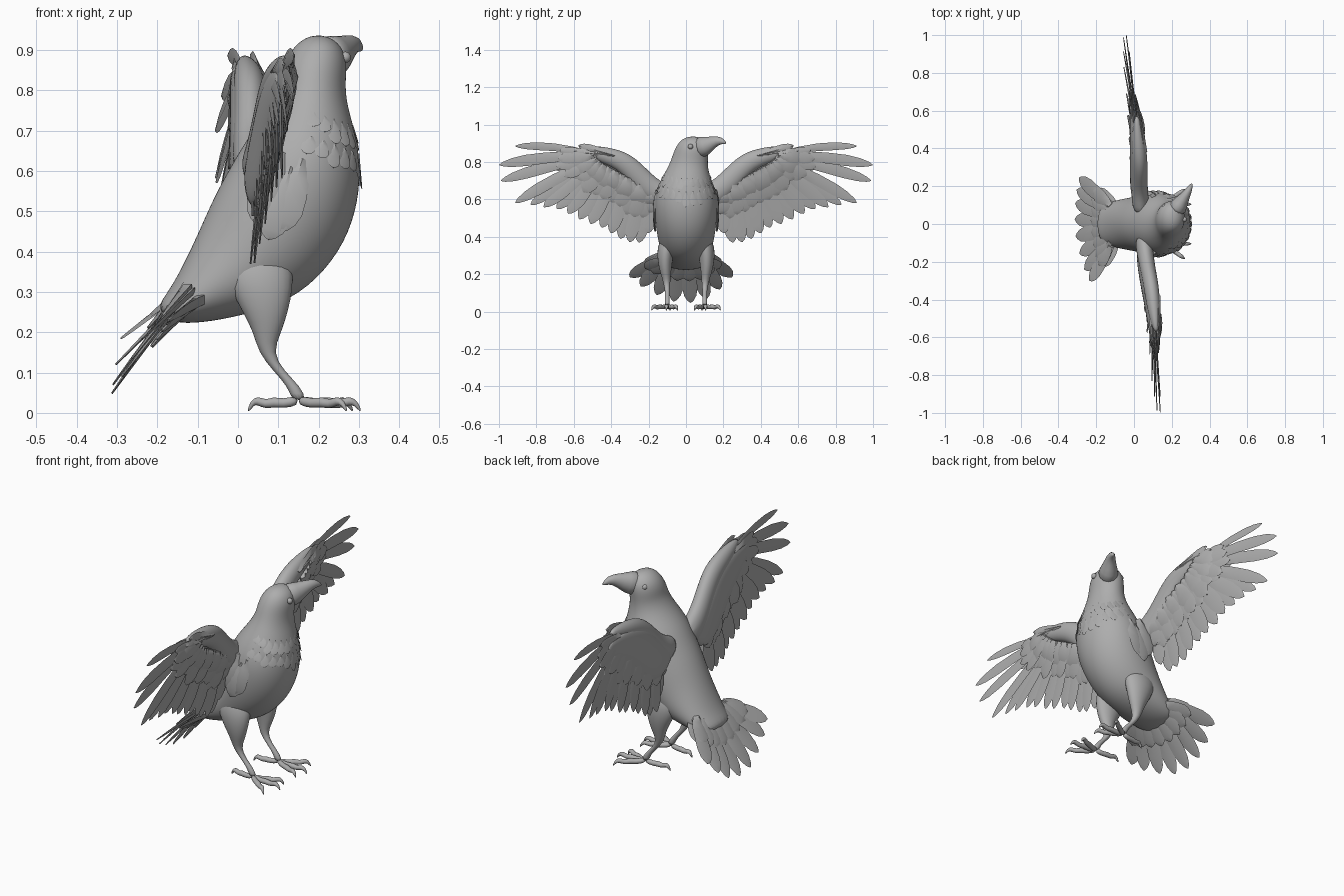
import bpy, bmesh, math, random
from mathutils import Vector as V

random.seed(4)
if "Cube" in bpy.data.objects:
    bpy.data.objects.remove(bpy.data.objects["Cube"])

GREY = (0.42, 0.42, 0.42, 1)
mat = bpy.data.materials.new("plain grey")
mat.use_nodes = True
mat.diffuse_color = GREY
mat.node_tree.nodes["Principled BSDF"].inputs["Base Color"].default_value = GREY


def make(name, bm, levels=0):
    """Turn a bmesh into a shaded object."""
    bmesh.ops.recalc_face_normals(bm, faces=bm.faces)
    mesh = bpy.data.meshes.new(name)
    bm.to_mesh(mesh)
    bm.free()
    mesh.materials.append(mat)
    obj = bpy.data.objects.new(name, mesh)
    bpy.context.collection.objects.link(obj)
    if levels:
        for p in mesh.polygons:
            p.use_smooth = True
        obj.modifiers.new("smooth", "SUBSURF").levels = levels
        obj.modifiers["smooth"].render_levels = levels
    else:
        bpy.ops.object.select_all(action="DESELECT")
        obj.select_set(True)
        bpy.context.view_layer.objects.active = obj
        bpy.ops.object.shade_smooth_by_angle(angle=math.radians(40))


def ring(center, a, b, n):
    """Ellipse of n points spanned by half axes a and b."""
    turns = [math.tau * i / n for i in range(n)]
    return [center + a * math.cos(t) + b * math.sin(t) for t in turns]


def loft(bm, rings):
    """Skin a closed tube through the rings."""
    loops = [[bm.verts.new(p) for p in r] for r in rings]
    n = len(loops[0])
    for lo, hi in zip(loops, loops[1:]):
        for i in range(n):
            j = (i + 1) % n
            bm.faces.new((lo[i], lo[j], hi[j], hi[i]))
    bm.faces.new(loops[0])
    bm.faces.new(loops[-1])


def limb(bm, path, radii, n=8, flat=1.0):
    """Round tube along a path."""
    path = [V(p) for p in path]
    rings = []
    for i, (p, r) in enumerate(zip(path, radii)):
        d = (path[min(i + 1, len(path) - 1)] - path[max(i - 1, 0)]).normalized()
        side = d.cross(V((0, 0, 1))).normalized()
        rings.append(ring(p, side * r * flat, side.cross(d) * r, n))
    loft(bm, rings)


BLADE = ((0, .45), (.25, .8), (.5, .97), (.72, 1), (.87, .78), (.96, .42), (1, .08))


def feather(bm, root, tip, width, normal, thick=.006, bow=0.0, lift=0.0):
    """Thin ridged blade from root to tip."""
    d = tip - root
    side = d.cross(normal).normalized()
    up = side.cross(d).normalized()
    rings = []
    for t, w in BLADE:
        arch = math.sin(math.pi * t)
        c = root + d * t + side * bow * arch + up * lift * arch
        rings.append(ring(c, side * width * w / 2, up * thick * (1.1 - t * .8), 4))
    loft(bm, rings)


# Body and head: front x, front z, back x, back z, half width, sideways shift
BODY = [
    (-.165, .222, -.205, .26, .085, 0), (-.09, .222, -.17, .305, .115, 0),
    (.01, .24, -.13, .38, .135, 0), (.13, .275, -.09, .47, .147, 0),
    (.22, .35, -.055, .55, .163, 0), (.28, .445, -.015, .62, .17, 0),
    (.305, .55, .02, .68, .168, 0), (.303, .64, .06, .73, .145, 0),
    (.288, .71, .092, .775, .118, .005), (.27, .77, .112, .82, .101, .015),
    (.267, .82, .115, .86, .096, .025), (.272, .87, .13, .90, .088, .035),
    (.257, .913, .16, .928, .062, .037), (.222, .935, .19, .937, .022, .038)]


def body_ring(row, n, grow=1.0):
    fx, fz, bx, bz, w, y = row
    front, back = V((fx, y, fz)), V((bx, y, bz))
    return ring((front + back) / 2, (front - back) / 2 * grow, V((0, w * grow, 0)), n)


bm = bmesh.new()
loft(bm, [body_ring(row, 20) for row in BODY])
make("body", bm, 2)

# Low ruffled feathers around the neck
bm = bmesh.new()
for k in (7, 8):
    points = body_ring(BODY[k], 24)
    below = body_ring(BODY[k - 1], 24, 1.015)
    middle = sum(points, V()) / 24
    for i in range(-6, 7):
        out = (points[i] - middle).normalized()
        tip = points[i].lerp(below[i], random.uniform(.5, .95))
        feather(bm, points[i] - out * .008, tip, .036, out, .005)
make("neck_ruffle", bm)

# Beak, turned towards the left
bm = bmesh.new()
limb(bm, [(.215, .062, .875), (.247, .112, .887), (.272, .15, .909),
          (.294, .187, .917), (.308, .216, .899)],
     (.07, .05, .031, .021, .004), 12, .85)
make("beak", bm, 1)

# Eyes either side of the beak direction
face, across = V((.55, .83, 0)), V((.83, -.55, 0))
for name, s in (("right_eye", 1), ("left_eye", -1)):
    bm = bmesh.new()
    bmesh.ops.create_uvsphere(bm, u_segments=12, v_segments=8, radius=.014)
    bmesh.ops.translate(bm, verts=bm.verts,
                        vec=V((.2, .038, .882)) + face * .025 + across * s * .063)
    make(name, bm)

# Wings: points give distance along the span and height; primaries add a width
PRIMARY = [(.912, .885, .042), (.997, .785, .06), (.988, .70, .06), (.912, .583, .062),
           (.83, .572, .066), (.76, .56, .07), (.69, .55, .075)]
SECONDARY = [(.63, .525), (.57, .495), (.51, .47), (.45, .45), (.40, .42),
             (.35, .39), (.30, .372), (.25, .37), (.205, .42), (.165, .51)]
ARM = [(.06, .60, .05, .06), (.17, .635, .045, .055), (.26, .73, .042, .055),
       (.34, .81, .042, .046), (.46, .845, .036, .04), (.575, .875, .012, .016)]
PAD = [(.10, .585, .02, .05), (.19, .575, .028, .085), (.29, .655, .028, .095),
       (.38, .735, .027, .09), (.49, .785, .02, .07), (.64, .825, .008, .03)]


def build_wing(label, s):
    def at(u, z, off=0.0):
        return V((.05 - (.09 * s + .02) * u + .12 * (z - .65) + off, s * u, z))

    # Arm along the leading edge, and the smooth pad covering the back
    for part, rows, off in (("_wing_arm", ARM, 0), ("_wing_back_pad", PAD, -.014)):
        bm = bmesh.new()
        loft(bm, [ring(at(u, z, off), V((rx, 0, 0)), V((0, -s * rz * .6, rz)), 12)
                  for u, z, rx, rz in rows])
        make(label + part, bm, 2)

    flight, coverts = bmesh.new(), bmesh.new()
    normal = V((1, 0, 0))
    spans = []
    for i, (u, z, width) in enumerate(PRIMARY):
        f = i / (len(PRIMARY) - 1)
        spans.append(((.50 - .05 * f, .845 - .05 * f), (u, z), width, .4, .014 * (1 - f)))
    for i, tip in enumerate(SECONDARY):
        f = i / (len(SECONDARY) - 1)
        spans.append(((.44 - .29 * f, .79 - .16 * f), tip, .08, .55, 0))
    for i, (root, tip, width, cover, bow) in enumerate(spans):
        off = .006 * (i % 2) - .003
        a, b = at(*root, off), at(*tip, off)
        feather(flight, a, b, width, normal, .007, bow=-bow * s)
        # Shorter rows on the front and one on the back of the wing
        for depth, reach in ((.016, cover), (.026, cover * .65), (-.014, cover * 1.1)):
            shift = V((depth, 0, 0))
            end = a.lerp(b, reach * random.uniform(.94, 1.06))
            feather(coverts, a + shift, end + shift * .5, width * 1.1, normal, .011,
                    lift=depth * .3)
    # Thumb feathers at the wrist
    for tip in ((.575, .888), (.60, .86), (.55, .835)):
        feather(coverts, at(.38, .835, .025), at(*tip, .018), .045, normal, .014)
    make(label + "_flight_feathers", flight)
    make(label + "_wing_coverts", coverts)

    # Folded flank feathers under the shoulder
    bm = bmesh.new()
    for dx, dz in ((0, 0), (.03, .02), (-.03, .04)):
        feather(bm, V((.13 + dx, s * .15, .61 + dz)), V((.075 + dx, s * .165, .43 + dz)),
                .08, V((0, s, 0)), .014, lift=.01)
    make(label + "_flank_feathers", bm)


# Legs and feet
THIGH = [(.055, .065, .45, .06, .04), (.05, .098, .37, .09, .052),
         (.058, .11, .31, .082, .047), (.068, .112, .25, .058, .038),
         (.073, .108, .20, .036, .028), (.068, .102, .15, .018, .018),
         (.10, .10, .105, .014, .012), (.14, .10, .065, .016, .012),
         (.152, .10, .03, .02, .016)]
TOES = [(.305, .105), (.27, .185), (.285, .045), (.025, .085)]


def build_leg(label, s):
    bm = bmesh.new()
    loft(bm, [ring(V((x, s * y, z)), V((rx, 0, 0)), V((0, ry, 0)), 12)
              for x, y, z, rx, ry in THIGH])
    make(label + "_leg", bm, 1)
    bm = bmesh.new()
    ankle = V((.15, s * .10, .03))
    for x, y in TOES:
        end = V((x, s * y, .004))
        path = [ankle.lerp(end, t) for t in (0, .3, .5, .65, .82, .92, 1)]
        for p, z in zip(path, (.032, .022, .028, .02, .032, .024, .003)):
            p.z = z
        limb(bm, path, (.015, .012, .015, .011, .013, .008, .002))
    make(label + "_foot", bm, 1)


for label, s in (("left", 1), ("right", -1)):
    build_wing(label, s)
    build_leg(label, s)

# Fanned tail
TAIL = [(-.235, -.30, .185), (-.262, -.24, .135), (-.288, -.155, .09), (-.308, -.065, .055),
        (-.313, .025, .048), (-.31, .11, .07), (-.303, .18, .12), (-.29, .245, .185)]
bm = bmesh.new()
slope = V((-.75, 0, .66))
for i, tip in enumerate(TAIL):
    tip = V(tip)
    root = V((-.115, tip.y * .38, .325 - abs(tip.y) * .08))
    feather(bm, root, tip, .082, slope, .008, lift=.004 * (i % 2))
    # Shorter coverts above and below the fan
    feather(bm, root + slope * .012, root.lerp(tip, .55) + slope * .006, .085, slope, .014)
    feather(bm, root - slope * .03, root.lerp(tip, .55) - slope * .012, .085, slope, .014)
make("tail_feathers", bm)
